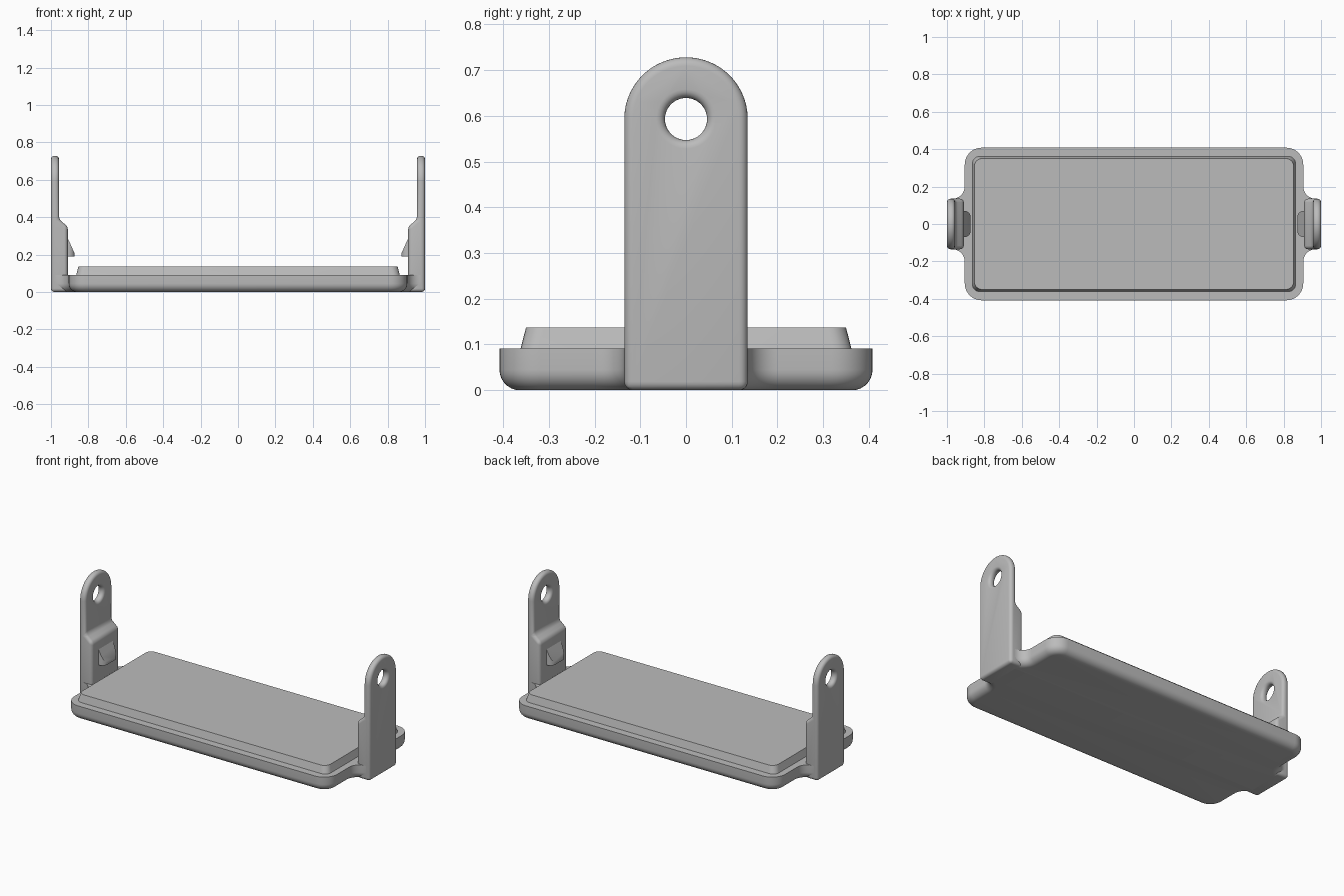
import bpy, bmesh, math
from mathutils import Vector

if "Cube" in bpy.data.objects:
    bpy.data.objects.remove(bpy.data.objects["Cube"], do_unlink=True)

grey = bpy.data.materials.new("plain_grey")
grey.use_nodes = True
grey.diffuse_color = (0.5, 0.5, 0.5, 1)
grey.node_tree.nodes["Principled BSDF"].inputs["Base Color"].default_value = (0.5, 0.5, 0.5, 1)

# Placement of a (u, v) outline extruded along w
AXES = {"x": lambda u, v, w: (w, u, v),
        "y": lambda u, v, w: (u, w, v),
        "z": lambda u, v, w: (u, v, w)}


def rounded(corners, steps=10):
    """Outline with right-angled corners (x, y, radius) turned into arcs."""
    out = []
    n = len(corners)
    for i, (x, y, r) in enumerate(corners):
        c = Vector((x, y))
        if r == 0:
            out.append(c)
            continue
        a = (Vector(corners[i - 1][:2]) - c).normalized()
        b = (Vector(corners[(i + 1) % n][:2]) - c).normalized()
        for k in range(steps + 1):
            t = math.pi / 2 * k / steps
            out.append(c + r * (a + b) - r * (b * math.cos(t) + a * math.sin(t)))
    return out


def circle(u, v, r, start, end, steps):
    return [(u + r * math.cos(start + (end - start) * k / steps),
             v + r * math.sin(start + (end - start) * k / steps)) for k in range(steps)]


def prism(points, lo, hi, axis="z", taper=0.0):
    """Closed extrusion; taper pulls the far end inwards."""
    bm = bmesh.new()
    place = AXES[axis]
    shrink = lambda q: q - math.copysign(taper, q)
    low = [bm.verts.new(place(u, v, lo)) for u, v in points]
    high = [bm.verts.new(place(shrink(u), shrink(v), hi)) for u, v in points]
    bm.faces.new(low)
    bm.faces.new(high)
    n = len(low)
    for i in range(n):
        j = (i + 1) % n
        bm.faces.new((low[i], low[j], high[j], high[i]))
    bmesh.ops.recalc_face_normals(bm, faces=bm.faces)
    return bm


def make(name, bm):
    mesh = bpy.data.meshes.new(name)
    bm.to_mesh(mesh)
    bm.free()
    mesh.materials.append(grey)
    ob = bpy.data.objects.new(name, mesh)
    bpy.context.collection.objects.link(ob)
    return ob


def bake(ob):
    """Turn the modifier result into plain mesh."""
    bpy.context.view_layer.update()
    deps = bpy.context.evaluated_depsgraph_get()
    mesh = bpy.data.meshes.new_from_object(ob.evaluated_get(deps))
    ob.modifiers.clear()
    ob.data = mesh


def smooth(ob):
    bpy.ops.object.select_all(action="DESELECT")
    ob.select_set(True)
    bpy.context.view_layer.objects.active = ob
    bpy.ops.object.shade_smooth_by_angle(angle=math.radians(35))


def mirrored(ob, name):
    twin = ob.copy()
    twin.data = ob.data.copy()
    twin.name = name
    bpy.context.collection.objects.link(twin)
    bm = bmesh.new()
    bm.from_mesh(twin.data)
    for v in bm.verts:
        v.co.x = -v.co.x
    bmesh.ops.reverse_faces(bm, faces=bm.faces)
    bm.to_mesh(twin.data)
    bm.free()
    return twin


# Base tray: rounded rectangle flaring into the arms, soft lower edge
half = [(0.905, 0.408, 0.09), (0.905, 0.135, 0.066), (0.975, 0.135, 0)]
right_half = half + [(x, -y, r) for x, y, r in reversed(half)]
left_half = [(-x, -y, r) for x, y, r in right_half]
bm = prism(rounded(right_half + left_half), 0, 0.091)
bottom = [e for e in bm.edges if all(v.co.z < 0.001 for v in e.verts)]
bmesh.ops.bevel(bm, geom=bottom, offset=0.045, segments=7, profile=0.5,
                affect="EDGES", clamp_overlap=False)
smooth(make("base_tray", bm))

# Raised panel with slanted sides
panel = [(0.865, 0.362, 0.04), (0.865, -0.362, 0.04),
         (-0.865, -0.362, 0.04), (-0.865, 0.362, 0.04)]
smooth(make("raised_panel", prism(rounded(panel, 6), 0.09, 0.137, taper=0.012)))

# Side arm: stepped profile trimmed to a round top, with a pivot hole
step = [(0.91, 0), (1.0, 0), (1.0, 0.8), (0.957, 0.8), (0.957, 0.388), (0.91, 0.35)]
arm = make("left_arm", prism(step, -0.2, 0.2, "y"))
arch = [(-0.135, -0.0), (0.135, -0.0)] + circle(0, 0.593, 0.135, 0, math.pi, 40) + [(-0.135, 0.593)]
trim = make("arch_trim", prism(arch, 0.8, 1.1, "x"))
drill = make("hole_drill", prism(circle(0, 0.593, 0.046, 0, 2 * math.pi, 40), 0.8, 1.1, "x"))
for cutter, mode in ((trim, "INTERSECT"), (drill, "DIFFERENCE")):
    cutter.hide_render = True
    mod = arm.modifiers.new(mode, "BOOLEAN")
    mod.operation = mode
    mod.object = cutter
    mod.solver = "EXACT"
bevel = arm.modifiers.new("soft_edges", "BEVEL")
bevel.width = 0.019
bevel.segments = 5
bevel.limit_method = "ANGLE"
bevel.angle_limit = math.radians(30)
bevel.use_clamp_overlap = False
bake(arm)
for cutter in (trim, drill):
    bpy.data.objects.remove(cutter, do_unlink=True)
smooth(arm)
mirrored(arm, "right_arm")

# Snap tongue: rounded block cut by a sloping plane
tongue = [(0.93, 0.07, 0), (0.93, -0.07, 0), (0.873, -0.07, 0.034), (0.873, 0.07, 0.034)]
bm = prism(rounded(tongue), 0.19, 0.4)
cut = bmesh.ops.bisect_plane(bm, geom=bm.verts[:] + bm.edges[:] + bm.faces[:],
                             plane_co=(0.873, 0, 0.205), plane_no=(-0.08, 0, 0.036),
                             clear_outer=True)
rim = [e for e in cut["geom_cut"] if isinstance(e, bmesh.types.BMEdge)]
bmesh.ops.contextual_create(bm, geom=rim)
bmesh.ops.recalc_face_normals(bm, faces=bm.faces)
clip = make("left_snap_tongue", bm)
smooth(clip)
mirrored(clip, "right_snap_tongue")
